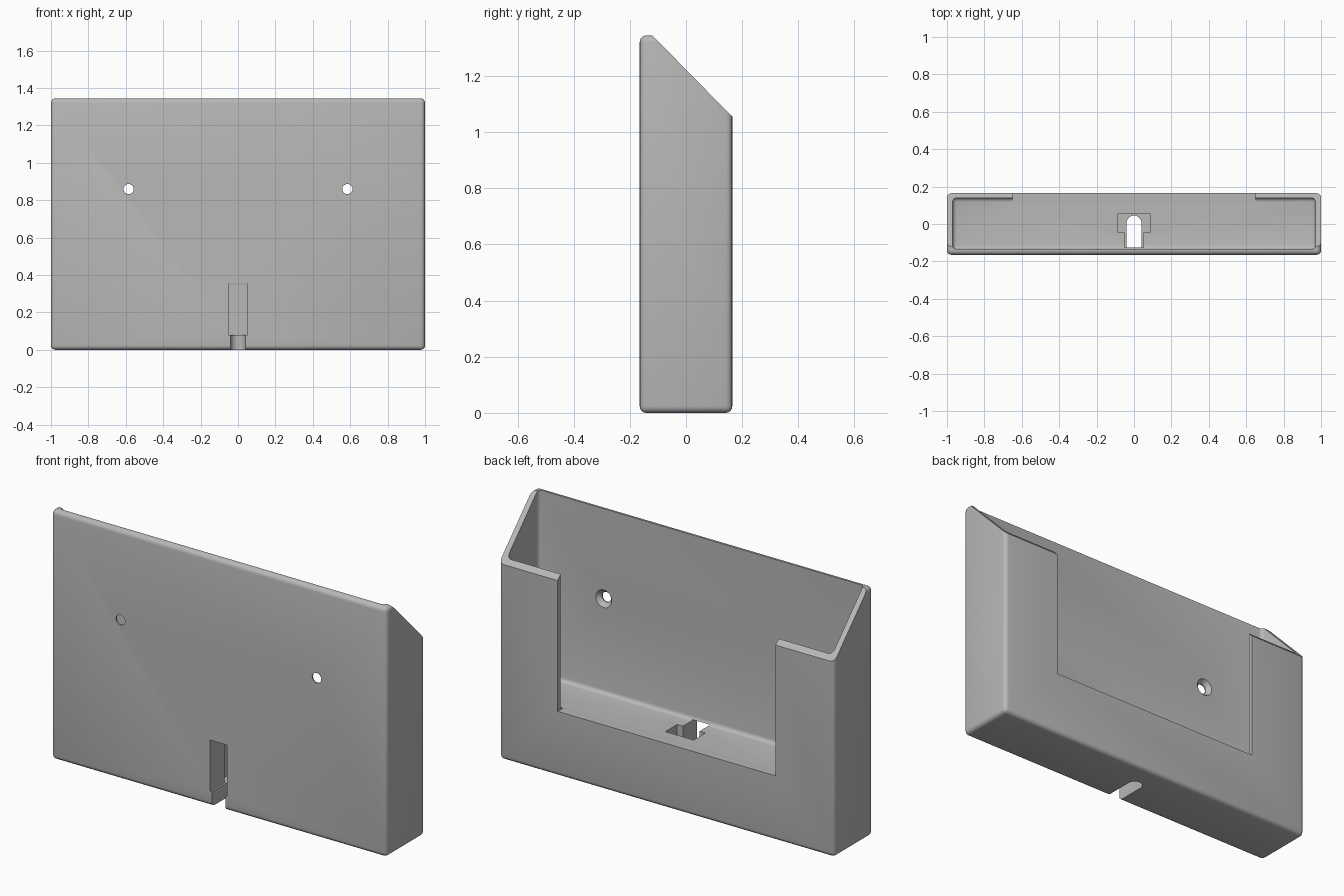
import bpy
import bmesh
import math
from mathutils import Matrix

if "Cube" in bpy.data.objects:
    bpy.data.objects.remove(bpy.data.objects["Cube"], do_unlink=True)

WIDTH, DEPTH, HEIGHT = 1.0, 0.165, 1.345   # half width, half depth, full height
WALL, FLOOR = 0.03, 0.35

grey = bpy.data.materials.new("light grey plastic")
grey.use_nodes = True
grey.diffuse_color = (0.48, 0.48, 0.48, 1)
grey.node_tree.nodes["Principled BSDF"].inputs["Base Color"].default_value = grey.diffuse_color


def finish(bm, name):
    bmesh.ops.recalc_face_normals(bm, faces=bm.faces)
    mesh = bpy.data.meshes.new(name)
    bm.to_mesh(mesh)
    bm.free()
    mesh.materials.append(grey)
    obj = bpy.data.objects.new(name, mesh)
    bpy.context.collection.objects.link(obj)
    return obj


def box(name, low, high, radius=0.0):
    bm = bmesh.new()
    bmesh.ops.create_cube(bm, size=1)
    for v in bm.verts:
        v.co = [a if c < 0 else b for c, a, b in zip(v.co, low, high)]
    if radius:
        bmesh.ops.bevel(bm, geom=bm.edges[:], offset=radius, segments=4,
                        profile=0.5, affect='EDGES')
    return finish(bm, name)


def prism(name, points, direction):
    bm = bmesh.new()
    face = bm.faces.new([bm.verts.new(p) for p in points])
    new = bmesh.ops.extrude_face_region(bm, geom=[face])["geom"]
    bmesh.ops.translate(bm, vec=direction,
                        verts=[g for g in new if isinstance(g, bmesh.types.BMVert)])
    return finish(bm, name)


def cone(name, x, y0, y1, r0, r1, z):
    bm = bmesh.new()
    bmesh.ops.create_cone(bm, cap_ends=True, segments=32, radius1=r0, radius2=r1,
                          depth=y1 - y0,
                          matrix=Matrix.Translation((x, (y0 + y1) / 2, z))
                          @ Matrix.Rotation(-math.pi / 2, 4, 'X'))
    return finish(bm, name)


def cut(body, cutter):
    cutter.hide_render = True
    mod = body.modifiers.new("cut", 'BOOLEAN')
    mod.operation, mod.solver, mod.object = 'DIFFERENCE', 'EXACT', cutter
    bpy.context.view_layer.objects.active = body
    bpy.ops.object.modifier_apply(modifier=mod.name)
    bpy.data.objects.remove(cutter, do_unlink=True)


# Rounded outer shell and its pocket
holder = box("wall_holder", (-WIDTH, -DEPTH, 0), (WIDTH, DEPTH, HEIGHT), 0.024)
inner_x, inner_y = WIDTH - WALL, DEPTH - WALL
cut(holder, box("pocket", (-inner_x, -inner_y, FLOOR), (inner_x, inner_y + 0.005, 2), 0.022))

# Sloping top edge
cut(holder, prism("slope", [(-1.2, -0.125, 1.35), (-1.2, 0.175, 1.045),
                            (-1.2, 0.4, 1.045), (-1.2, 0.4, 1.6), (-1.2, -0.125, 1.6)],
                  (2.4, 0, 0)))

# Wide opening in the back wall
cut(holder, box("opening", (-0.65, 0.1, FLOOR), (0.65, 0.4, 2)))

# Plug recess, open to the front, and the rounded cable slot below it
cut(holder, box("plug_recess", (-0.05, -0.3, 0.08), (0.05, -0.02, FLOOR + 0.005)))
cut(holder, box("plug_recess_wide", (-0.085, -0.045, 0.08), (0.085, 0.055, 0.45)))
arc = [(0.04 * math.cos(math.pi * i / 16), 0.005 + 0.04 * math.sin(math.pi * i / 16), -0.1)
       for i in range(17)]
cut(holder, prism("cable_slot", [(0.04, -0.3, -0.1)] + arc + [(-0.04, -0.3, -0.1)],
                  (0, 0, 0.22)))

# Countersunk screw holes
for side in (-1, 1):
    x = 0.585 * side
    cut(holder, cone("screw_hole", x, -0.3, 0, 0.027, 0.027, 0.86))
    cut(holder, cone("countersink", x, -0.16, -0.13, 0.025, 0.052, 0.86))

# Smooth the rounded edges
bpy.ops.object.select_all(action='DESELECT')
holder.select_set(True)
bpy.context.view_layer.objects.active = holder
bpy.ops.object.shade_smooth_by_angle(angle=math.radians(30))
